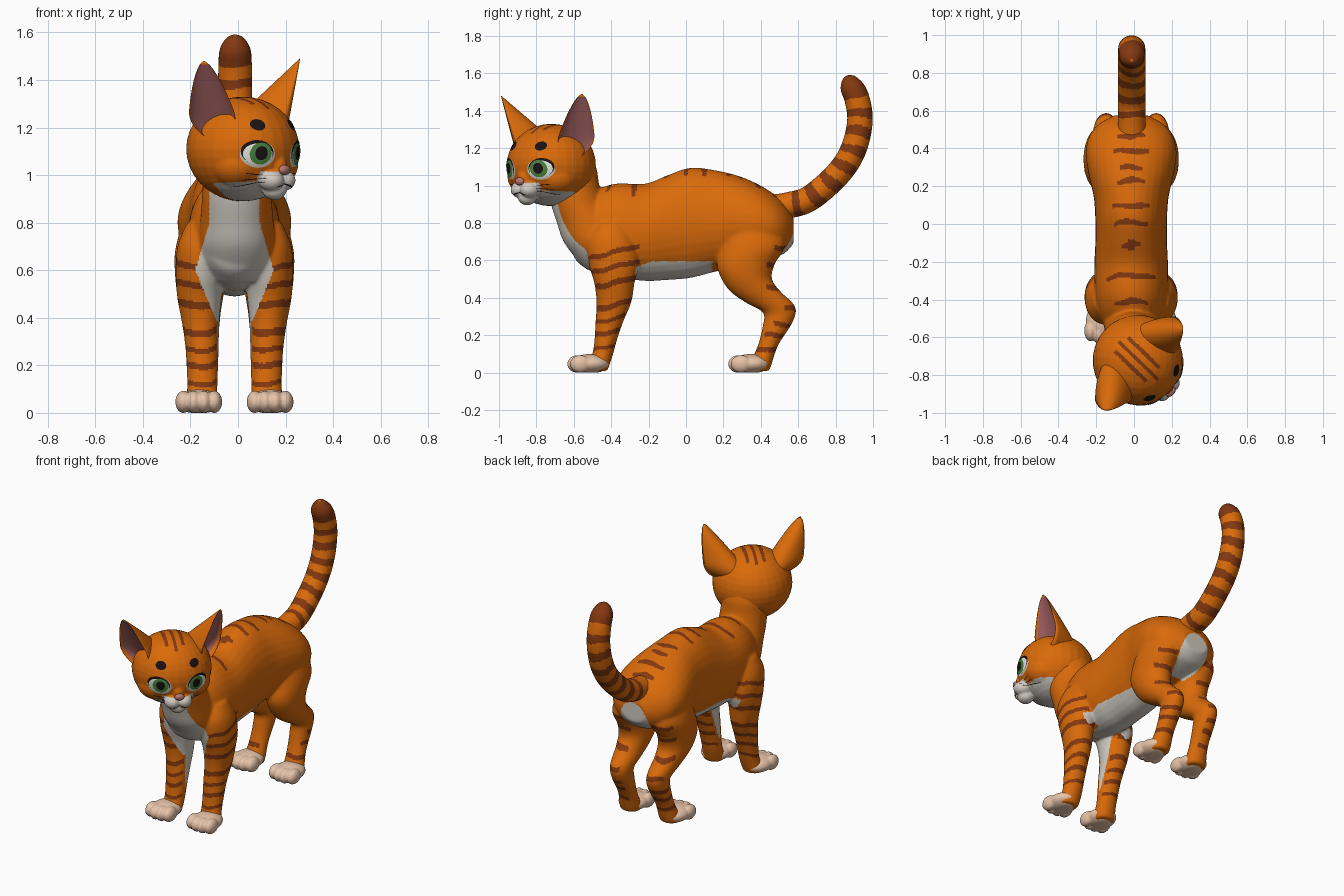
import bpy, bmesh, math
from mathutils import Vector, Matrix
from mathutils.bvhtree import BVHTree

if "Cube" in bpy.data.objects:
    bpy.data.objects.remove(bpy.data.objects["Cube"])

CX = -0.015                              # body centre line
HEAD = Vector((0.02, -0.72, 1.11))       # head centre
YAW = math.radians(46)                   # head turn
X, Y, Z = Vector((1, 0, 0)), Vector((0, 1, 0)), Vector((0, 0, 1))

COLOURS = {
    "orange_fur": (0.70, 0.145, 0.003), "stripe_brown": (0.23, 0.04, 0.005),
    "cream_white": (0.63, 0.59, 0.53), "toe_peach": (0.82, 0.56, 0.40),
    "ear_pink": (0.34, 0.11, 0.11), "nose_pink": (0.50, 0.18, 0.17),
    "iris_green": (0.07, 0.23, 0.05), "black": (0.01, 0.006, 0.006),
    "eye_white": (0.80, 0.80, 0.76)}
MATS = {}
for n, c in COLOURS.items():
    MATS[n] = bpy.data.materials.new(n)
    MATS[n].diffuse_color = (*c, 1)
FUR = ["orange_fur", "stripe_brown", "cream_white"]


def finish(name, bm, mats, rule=None, head=False, fix=True, voxel=0, smooth=6):
    """Turn a bmesh into a smooth object, optionally fused by voxels, and paint it by rule."""
    if fix:
        bmesh.ops.recalc_face_normals(bm, faces=bm.faces)
    me = bpy.data.meshes.new(name)
    bm.to_mesh(me)
    bm.free()
    ob = bpy.data.objects.new(name, me)
    bpy.context.collection.objects.link(ob)
    if voxel:
        m = ob.modifiers.new("fuse", 'REMESH')
        m.mode, m.voxel_size = 'VOXEL', voxel
        m = ob.modifiers.new("soften", 'SMOOTH')
        m.factor, m.iterations = 0.5, smooth
        dg = bpy.context.evaluated_depsgraph_get()
        me = bpy.data.meshes.new_from_object(ob.evaluated_get(dg))
        ob.modifiers.clear()
        ob.data = me
        me.materials.clear()
    for m in mats:
        me.materials.append(MATS[m])
    for p in me.polygons:
        p.use_smooth = True
        if rule:
            p.material_index = rule(p.center, p.normal)
    if head:
        ob.location, ob.rotation_euler = HEAD, (0, 0, YAW)
    return ob


def spline(rows, n=5):
    """Smooth interpolation through rows of numbers."""
    out = []
    for i in range(len(rows) - 1):
        a, b, c, d = (rows[max(0, min(len(rows) - 1, i + k))] for k in (-1, 0, 1, 2))
        for j in range(n):
            t = j / n
            out.append([0.5 * (2*q + (r - p)*t + (2*p - 5*q + 4*r - s)*t*t + (3*q - p - 3*r + s)*t**3)
                        for p, q, r, s in zip(a, b, c, d)])
    return out + [list(rows[-1])]


def loft(bm, rings, n=32):
    """Tube through ellipses given as (centre, half axis, half axis)."""
    loops = [[bm.verts.new(c + u * math.cos(2*math.pi*i/n) + v * math.sin(2*math.pi*i/n))
              for i in range(n)] for c, u, v in rings]
    bands = [[bm.faces.new((a[i], a[(i+1) % n], b[(i+1) % n], b[i])) for i in range(n)]
             for a, b in zip(loops, loops[1:])]
    bm.faces.new(loops[0])
    bm.faces.new(loops[-1])
    return bands


def ball(bm, c, r):
    bmesh.ops.create_uvsphere(bm, u_segments=28, v_segments=18, radius=1,
                              matrix=Matrix.Translation(c) @ Matrix.Diagonal((*r, 1)))


# ---- body: torso, neck and legs fused together
torso = [(-.61, .70, .04, .05), (-.58, .72, .11, .13), (-.5, .75, .16, .21), (-.38, .76, .19, .25),
         (-.22, .75, .195, .26), (-.1, .775, .19, .28), (.02, .80, .19, .295), (.14, .81, .198, .275),
         (.27, .81, .227, .245), (.38, .80, .24, .21), (.47, .785, .22, .17), (.53, .77, .17, .13),
         (.575, .76, .09, .07)]
neck = [(-.43, .55, .10, .10), (-.43, .6, .14, .15), (-.48, .7, .16, .175), (-.52, .8, .155, .17),
        (-.575, .9, .147, .147), (-.60, 1.0, .142, .137), (-.605, 1.07, .138, .132), (-.61, 1.13, .12, .12)]
front_leg = [(.13, -.40, .80, .07, .08), (.14, -.40, .7, .10, .13), (.145, -.385, .58, .102, .135),
             (.147, -.383, .48, .093, .108), (.142, -.385, .38, .079, .094), (.136, -.41, .27, .070, .074),
             (.135, -.43, .17, .066, .060), (.135, -.445, .10, .064, .056), (.14, -.465, .05, .068, .060),
             (.145, -.475, .008, .065, .055)]
hind_leg = [(.13, .36, .80, .09, .13), (.14, .36, .68, .11, .17), (.145, .32, .58, .105, .155),
            (.143, .325, .50, .098, .135), (.14, .375, .43, .084, .135), (.135, .45, .37, .073, .124),
            (.132, .50, .32, .064, .088), (.132, .485, .25, .062, .075), (.135, .445, .16, .060, .056),
            (.138, .42, .10, .062, .055), (.142, .40, .05, .068, .060), (.145, .39, .008, .065, .055)]
bm = bmesh.new()
loft(bm, [(Vector((CX, y, z)), X * a, Z * b) for y, z, a, b in spline(torso)])
loft(bm, [(Vector((CX + .01, y, z)), X * a, Y * b) for y, z, a, b in spline(neck)])
for s in (-1, 1):
    for leg in (front_leg, hind_leg):
        loft(bm, [(Vector((CX + s * x, y, z)), X * a, Y * b) for x, y, z, a, b in spline(leg)])

BACK = [(-.41, .09), (-.27, .13), (-.11, .05), (.01, .09), (.10, .10), (.23, .075),
        (.30, .06), (.39, .095), (.47, .075)]


def body_paint(c, n):
    x, y, z = abs(c.x - CX), c.y, c.z
    # chest bib running down the inner front legs
    bib = .105 if z > .8 else .105 + (.8 - z) * .3 if z > .6 else .165 - (.6 - z) * .42
    if y < (-.55 if z > .75 else -.41) and .39 < z < .98 and x < bib and n.y < .1:
        return 2
    # belly and rump patches
    if -.45 < y < .14 and z < .595 - .35 * max(0, -.18 - y) and (y > -.27 or x < .07):
        return 2
    if y > .38 and (x / .10) ** 2 + ((z - .69) / .125) ** 2 < 1 and (n.y > .1 or n.z < 0):
        return 2
    # curved stripes over the back
    wob = .006 * math.sin(c.x * 35 + y * 20) + 1.2 * x * x
    if z > .85 and n.z > .3 and any(abs(y - b + wob) < .016 * (1.1 - .5 * x / w) and x < w for b, w in BACK):
        return 1
    if z > .85 and x < .018 and -.14 < y < -.08 and n.z > .3:
        return 1
    # short bands on the legs
    if y < -.25 and x > (.095 if z > .4 else .075):
        zz = z - .25 * (y + .42) + .005 * math.sin(y * 40 + c.x * 30)
        if any(abs(zz - b) < h for b, h in ((.14, .010), (.215, .013), (.28, .011), (.35, .015),
                                            (.47, .016), (.555, .014), (.635, .014))):
            return 1
    if y > .33 and x > .10:
        zz = z + .1 * (y - .45) + .005 * math.sin(y * 40 + c.x * 30)
        if any(abs(zz - b) < .014 and y > lo for b, lo in
               ((.12, .3), (.2, .42), (.265, .47), (.36, .53), (.45, .43), (.57, .43), (.67, .47))):
            return 1
    return 0


finish("body", bm, FUR, body_paint, voxel=.007, smooth=20)

# ---- paws with four toes each
for s, side in ((-1, "right"), (1, "left")):
    for py, end in ((-.53, "front"), (.33, "hind")):
        bm = bmesh.new()
        px = CX + s * .15
        ball(bm, (px, py + .015, .047), (.09, .105, .052))
        for k in (-1.5, -.5, .5, 1.5):
            ball(bm, (px + k * .043, py - .056 + .014 * abs(k), .046), (.034, .056, .047))
        for v in bm.verts:
            v.co.z = max(v.co.z, 0)
        finish(f"{end}_paw_{side}", bm, ["toe_peach"], voxel=.006, smooth=3)

# ---- tail with bands and a dark tip
tail = [(.46, .88, .07), (.55, .895, .07), (.65, .925, .069), (.76, 1.01, .069), (.85, 1.11, .069),
        (.905, 1.22, .069), (.93, 1.35, .068), (.915, 1.46, .067), (.885, 1.53, .061),
        (.87, 1.575, .035), (.866, 1.59, .008)]
pts, rings, STEP = spline(tail, 16), [], 16
for i, (y, z, r) in enumerate(pts):
    a, b = pts[max(0, i - 1)], pts[min(len(pts) - 1, i + 1)]
    t = Vector((0, b[0] - a[0], b[1] - a[1])).normalized()
    rings.append((Vector((CX + .003, y, z)), X * r * 1.05, t.cross(X) * r))
bm = bmesh.new()
for i, band in enumerate(loft(bm, rings)):
    for k, f in enumerate(band):
        t = i / STEP + .06 * math.sin(k * 2 * math.pi / 16 + i // STEP)
        f.material_index = int(t > 7.1 or any(abs(t - b) < .2 for b in (1.4, 2.3, 3.1, 3.9, 4.7, 5.5, 6.3)))
finish("tail", bm, FUR)

# ---- head (local frame: -y is where the face looks)
bm = bmesh.new()
ball(bm, (0, 0, 0), (.24, .238, .22))
for s in (-1, 1):
    ball(bm, (s * .035, -.2, -.132), (.05, .058, .045))
    ball(bm, (s * .105, -.06, -.065), (.115, .12, .10))
ball(bm, (0, -.185, -.175), (.05, .05, .04))
ball(bm, (0, -.19, -.07), (.045, .055, .06))


def head_paint(c, n):
    x, f, z = abs(c.x), -c.y, c.z
    if (f > .17 and z < -.095 and x < .095) or (f > 0 and z < -.14 + .05 * (f - .1)):
        return 2                                  # muzzle and jaw
    if z > .12 and n.z > .2:                      # crown stripes
        if (abs(x - .05) < .010 and -.12 < f < .11) or (x < .010 and -.14 < f < .15):
            return 1
    return 0


head = finish("head", bm, FUR, head_paint, head=True, voxel=.006, smooth=7)
TREE = BVHTree.FromPolygons([v.co.copy() for v in head.data.vertices],
                            [tuple(p.vertices) for p in head.data.polygons])


def decal(name, x, z, rx, rz, off, mat, rot=0):
    """Thin oval plate laid on the face."""
    bm, n, rows = bmesh.new(), 28, []
    for k in range(6):
        row = []
        for i in range(n if k else 1):
            a = 2 * math.pi * i / n
            u, w = rx * k / 5 * math.cos(a), rz * k / 5 * math.sin(a)
            p = Vector((x + u*math.cos(rot) - w*math.sin(rot), -1, z + u*math.sin(rot) + w*math.cos(rot)))
            hit, nor, _, _ = TREE.ray_cast(p, Y)
            if hit is None:
                hit, nor, _, _ = TREE.find_nearest(p + Y * .9)
            row.append(bm.verts.new(hit + nor * off))
        rows.append(row)
    for i in range(n):
        j = (i + 1) % n
        bm.faces.new((rows[0][0], rows[1][i], rows[1][j]))
        for a, b in zip(rows[1:], rows[2:]):
            bm.faces.new((a[i], b[i], b[j], a[j]))
    finish(name, bm, [mat], head=True, fix=False)


for s, side in ((-1, "right"), (1, "left")):
    # eyes, brows, mouth and whiskers
    decal(f"eye_patch_{side}", s * .112, -.022, .067, .056, .0015, "cream_white", s * .2)
    decal(f"eye_rim_{side}", s * .115, -.014, .062, .050, .003, "black", s * .25)
    decal(f"eyeball_{side}", s * .114, -.021, .056, .044, .0045, "eye_white", s * .2)
    decal(f"iris_{side}", s * .106, -.019, .043, .045, .006, "iris_green")
    decal(f"pupil_{side}", s * .106, -.017, .024, .028, .0075, "black")
    decal(f"brow_{side}", s * .10, .10, .030, .023, .003, "black", s * -.25)
    decal(f"mouth_{side}", s * .022, -.152, .024, .003, .002, "black", s * -.3)
    for k in range(3):
        decal(f"whisker_{side}_{k}", s * .115, -.105 - .022 * k, .035, .002, .002, "black", s * (.1 - .2 * k))

    # cupped ear: rounded back and hollow pink front
    bm = bmesh.new()
    base = Vector((s * .212, -.045, .05))
    tip = Vector((.285, -.06, .38)) if s > 0 else Vector((-.307, -.07, .37))
    out, across = Vector((s * .707, -.707, 0)), Vector((s * .707, .707, 0))
    NU, NV = 24, 20

    def sheet(depth):
        g = []
        for j in range(NV + 1):
            v = j / NV
            w = .112 * (1 - v) ** .68 * (1 + .25 * v) * (1 - .65 * max(0, 1 - v / .35) ** 2) + .003
            d = depth * (1 - v) + .002
            g.append([bm.verts.new(base.lerp(tip, v) + across * w * math.sin(q) - out * d * math.cos(q))
                      for q in (math.pi * (i / NU - .5) for i in range(NU + 1))])
        return [(i, j, bm.faces.new((g[j][i], g[j][i+1], g[j+1][i+1], g[j+1][i])))
                for j in range(NV) for i in range(NU)]
    sheet(.29)
    for i, j, f in sheet(.08):
        f.material_index = int(2 < i < NU - 3 and j < NV - 1)
    bmesh.ops.remove_doubles(bm, verts=bm.verts, dist=.0008)
    finish(f"ear_{side}", bm, ["orange_fur", "ear_pink"], head=True)

# ---- nose
bm = bmesh.new()
ball(bm, (0, -.245, -.088), (.03, .018, .021))
finish("nose", bm, ["nose_pink"], head=True)

for m in bpy.data.materials:
    if m.users and not m.is_grease_pencil:
        m.use_nodes = True
        m.node_tree.nodes["Principled BSDF"].inputs["Base Color"].default_value = m.diffuse_color
